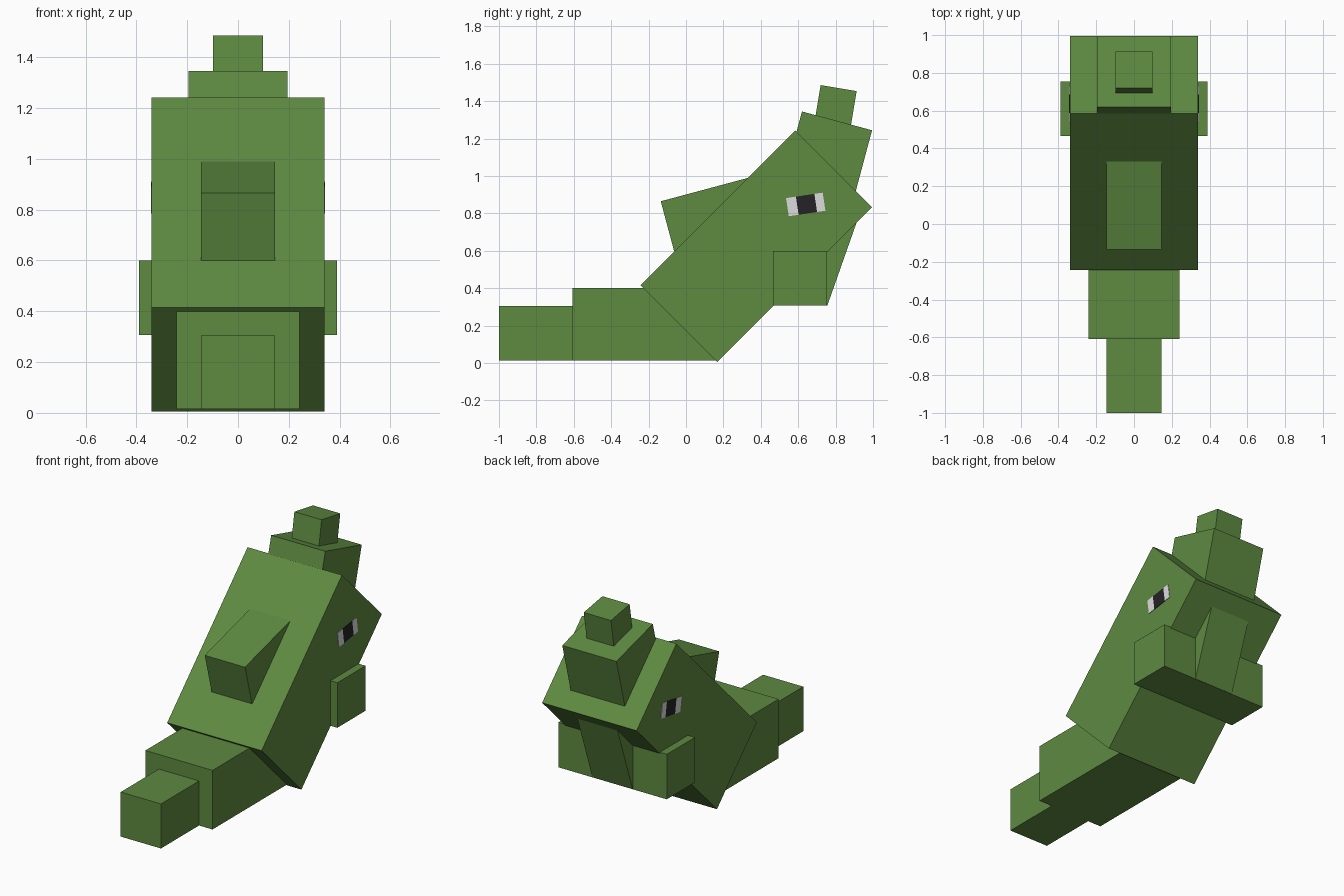
import bpy, bmesh, math
from mathutils import Vector

if "Cube" in bpy.data.objects:
    bpy.data.objects.remove(bpy.data.objects["Cube"])


def material(name, rgb):
    m = bpy.data.materials.new(name)
    m.diffuse_color = (*rgb, 1)
    m.use_nodes = True
    m.node_tree.nodes["Principled BSDF"].inputs["Base Color"].default_value = m.diffuse_color
    return m


GREEN = material("leaf green", (0.112, 0.255, 0.053))
WHITE = material("eye white", (0.72, 0.72, 0.72))
DARK = material("pupil dark", (0.018, 0.016, 0.018))


def block(name, corner, length, depth, tilt, x0, x1, mat=GREEN):
    """Box from its upper front corner (y, z), running back along the tilt and down."""
    a = math.radians(tilt)
    along = Vector((0, math.cos(a), math.sin(a))) * length
    down = Vector((0, math.sin(a), -math.cos(a))) * depth
    start = Vector((x0, *corner))
    bm = bmesh.new()
    profile = [bm.verts.new(p) for p in
               (start, start + along, start + along + down, start + down)]
    side = bm.faces.new(profile)
    ext = bmesh.ops.extrude_face_region(bm, geom=[side])
    moved = [v for v in ext["geom"] if isinstance(v, bmesh.types.BMVert)]
    bmesh.ops.translate(bm, verts=moved, vec=(x1 - x0, 0, 0))
    bmesh.ops.recalc_face_normals(bm, faces=bm.faces)
    mesh = bpy.data.meshes.new(name)
    bm.to_mesh(mesh)
    bm.free()
    mesh.materials.append(mat)
    ob = bpy.data.objects.new(name, mesh)
    bpy.context.collection.objects.link(ob)
    return ob


# Main body, leaning back at 45 degrees
block("body", (-0.243, 0.415), 1.17, 0.58, 45, -0.34, 0.34)

# Tail in two steps
block("tail_base", (-0.608, 0.40), 0.77, 0.385, 0, -0.242, 0.242)
block("tail_tip", (-1.0, 0.305), 0.395, 0.29, 0, -0.145, 0.145)

# Wedge standing out of the sloping face
block("ridge", (-0.135, 0.865), 0.486, 0.275, 15, -0.145, 0.145)

# Stacked crest blocks
block("crest_base", (0.62, 1.345), 0.388, 0.39, -15, -0.195, 0.195)
block("crest_top", (0.72, 1.486), 0.195, 0.21, -9.5, -0.098, 0.098)

# Foot bar and the slanted brace behind it
block("foot_bar", (0.465, 0.60), 0.29, 0.293, 0, -0.39, 0.39)
block("brace", (0.733, 0.830), 0.195, 0.484, -19.4, -0.145, 0.145)

# Eyes: thin plates in three strips on each side
for label, s in (("right", 1), ("left", -1)):
    x0, x1 = s * 0.335, s * 0.343
    a = math.radians(8.5)
    for part, offset, width, mat in (("front_white", 0, 0.053, WHITE),
                                     ("pupil", 0.053, 0.1, DARK),
                                     ("back_white", 0.153, 0.045, WHITE)):
        corner = (0.535 + offset * math.cos(a), 0.882 + offset * math.sin(a))
        block(f"{label}_eye_{part}", corner, width, 0.098, 8.5, x0, x1, mat)
